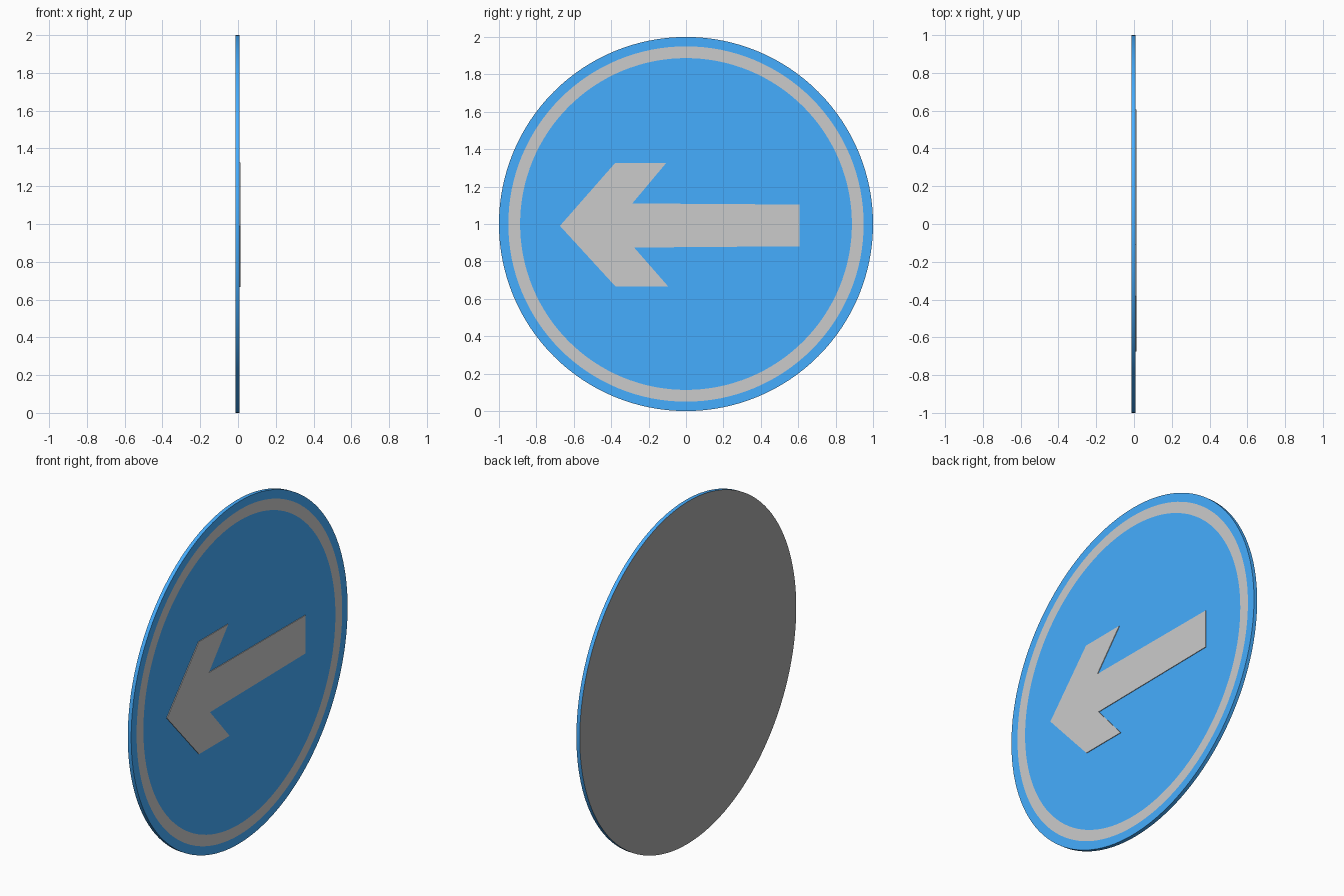
import bpy, bmesh, math

if "Cube" in bpy.data.objects:
    bpy.data.objects.remove(bpy.data.objects["Cube"])

SIDES = 128
BACK, FACE, ARROW = -0.013, 0.009, 0.013   # x of back, front face, arrow face


def material(name, rgb):
    m = bpy.data.materials.new(name)
    m.diffuse_color = (*rgb, 1)
    m.use_nodes = True
    m.node_tree.nodes["Principled BSDF"].inputs["Base Color"].default_value = m.diffuse_color
    return m


def finish(name, bm, mat=None, smooth=False):
    bmesh.ops.remove_doubles(bm, verts=bm.verts, dist=1e-5)
    me = bpy.data.meshes.new(name)
    bm.normal_update()
    bm.to_mesh(me)
    bm.free()
    ob = bpy.data.objects.new(name, me)
    bpy.context.collection.objects.link(ob)
    if mat:
        me.materials.append(mat)
    if smooth:
        bpy.context.view_layer.objects.active = ob
        ob.select_set(True)
        bpy.ops.object.shade_smooth_by_angle(angle=math.radians(30))
        ob.select_set(False)


def circle(bm, r, x):
    return [bm.verts.new((x, r * math.cos(a), 1 + r * math.sin(a)))
            for a in (2 * math.pi * i / SIDES for i in range(SIDES))]


def lathe(name, profile, mat=None):
    """Bands between successive (radius, x) circles, facing outward / +x."""
    bm = bmesh.new()
    rings = [circle(bm, r, x) for r, x in profile]
    for a, b in zip(rings, rings[1:]):
        for i in range(SIDES):
            j = (i + 1) % SIDES
            bm.faces.new((a[i], a[j], b[j], b[i]))
    finish(name, bm, mat, True)


def disc(name, r, x, mat, flip=False):
    bm = bmesh.new()
    loop = circle(bm, r, x)
    bm.faces.new(loop[::-1] if flip else loop)
    finish(name, bm, mat)


blue = material("sign_blue", (0.06, 0.42, 1.0))
dark = material("back_grey", (0.4, 0.4, 0.4))

# Round plate: rim wall, flush border ring, blue field, dark back
lathe("plate_rim", [(1, BACK), (1, FACE), (0.95, FACE)], blue)
lathe("border_ring", [(0.95, FACE), (0.887, FACE)])
disc("blue_field", 0.887, FACE, blue)
disc("back_panel", 1, BACK, dark, flip=True)

# Raised arrow, (y, z) outline extruded off the plate
outline = [(-0.674, 0.99), (-0.38, 1.325), (-0.107, 1.325), (-0.287, 1.11),
           (0.606, 1.104), (0.606, 0.881), (-0.277, 0.874), (-0.096, 0.667),
           (-0.378, 0.667)]
bm = bmesh.new()
low = [bm.verts.new((FACE, y, z)) for y, z in outline]
top = [bm.verts.new((ARROW, y, z)) for y, z in outline]
bm.faces.new(top)
for i in range(len(low)):
    j = (i + 1) % len(low)
    bm.faces.new((low[i], low[j], top[j], top[i]))
bmesh.ops.recalc_face_normals(bm, faces=bm.faces)
bm.faces.ensure_lookup_table()
bm.normal_update()
if bm.faces[0].normal.x < 0:
    bmesh.ops.reverse_faces(bm, faces=bm.faces)
finish("arrow", bm)
